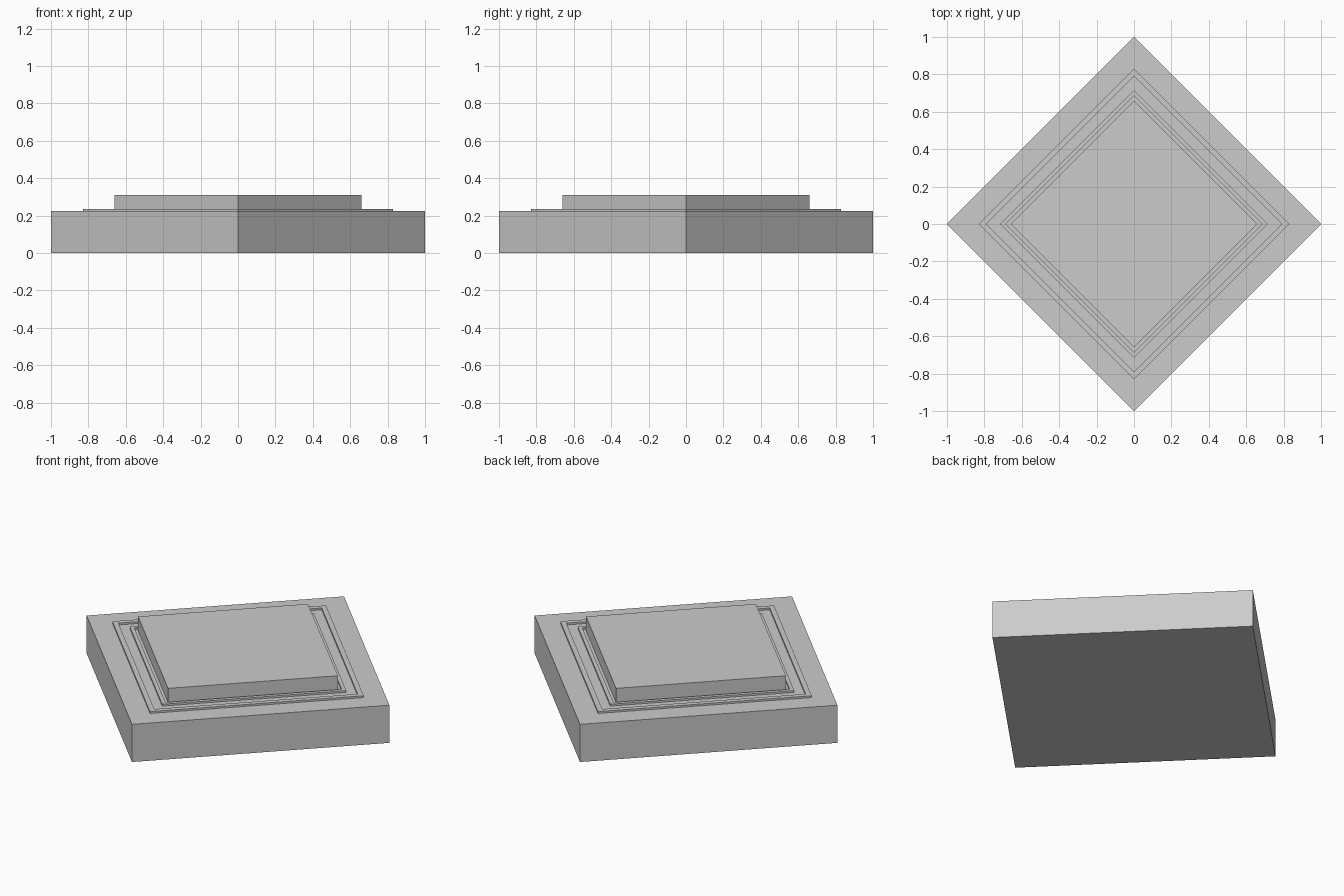
import bpy, bmesh
from math import cos, sin, pi

if "Cube" in bpy.data.objects:
    bpy.data.objects.remove(bpy.data.objects["Cube"])


def lathe4(name, profile, closed=False):
    """Turn an (r, z) profile into a four-sided diamond solid."""
    bm = bmesh.new()
    rings = [[bm.verts.new((r * cos(k * pi / 2), r * sin(k * pi / 2), z))
              for k in range(4)] for r, z in profile]
    pairs = list(zip(rings, rings[1:]))
    if closed:
        pairs.append((rings[-1], rings[0]))
    for a, b in pairs:
        for k in range(4):
            n = (k + 1) % 4
            bm.faces.new((a[k], a[n], b[n], b[k]))
    if not closed:
        bm.faces.new(rings[0][::-1])
        bm.faces.new(rings[-1])
    bmesh.ops.recalc_face_normals(bm, faces=bm.faces)
    mesh = bpy.data.meshes.new(name)
    bm.to_mesh(mesh)
    bm.free()
    obj = bpy.data.objects.new(name, mesh)
    bpy.context.collection.objects.link(obj)
    return obj


BASE_TOP, RIDGE_TOP, BLOCK_TOP = 0.225, 0.236, 0.31

# Diamond base slab
lathe4("base_slab", [(1, 0), (1, BASE_TOP)])

# Low raised borders around the centre
for name, outer, inner in (("outer_border", 0.83, 0.79),
                           ("inner_border", 0.715, 0.685)):
    lathe4(name, [(outer, BASE_TOP), (outer, RIDGE_TOP),
                  (inner, RIDGE_TOP), (inner, BASE_TOP)], closed=True)

# Raised centre block
lathe4("centre_block", [(0.66, BASE_TOP), (0.66, BLOCK_TOP)])
